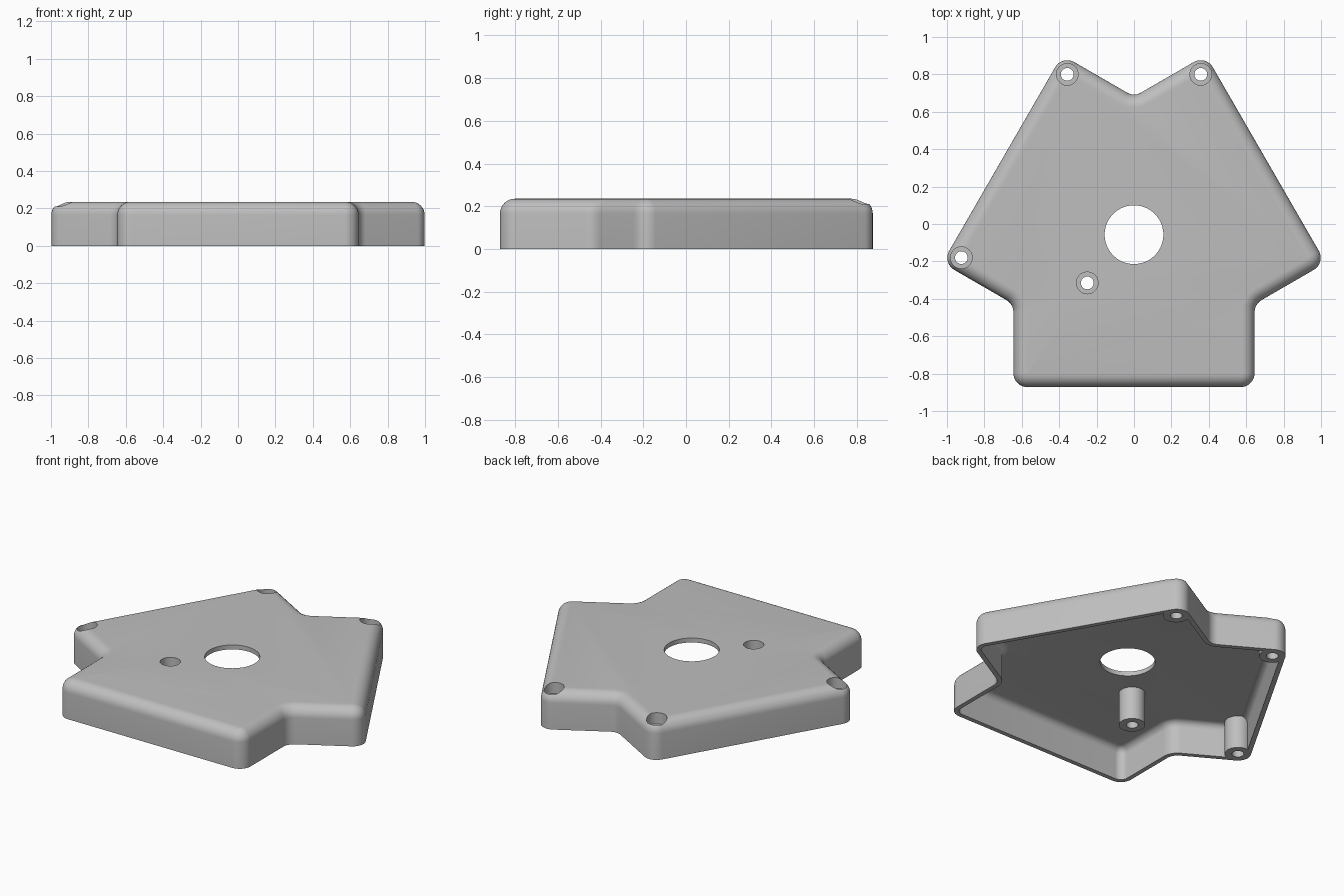
import bpy, bmesh, math
from mathutils import Vector

if "Cube" in bpy.data.objects:
    bpy.data.objects.remove(bpy.data.objects["Cube"])

HEIGHT, WALL, EDGE = 0.235, 0.028, 0.07
POST_R, HOLE_R, BORE_R, BORE_FLOOR = 0.075, 0.034, 0.058, 0.165
POSTS = [(-0.357, 0.80), (0.357, 0.80), (-0.923, -0.18), (-0.25, -0.315)]

# Right half of the outline, counter-clockwise: x, y, corner radius (negative = inside corner)
half = [(0.645, -0.872, 0.075), (0.645, -0.428, -0.075),
        (1.0255, -0.208, 0.075), (0.384, 0.903, 0.075)]
corners = half + [(0, 0.681, -0.07)] + [(-x, y, r) for x, y, r in reversed(half)]


def outline(inset, steps=10):
    """Rounded outline, moved inwards by inset."""
    pts, n = [], len(corners)
    for i, (x, y, r) in enumerate(corners):
        p = Vector((x, y))
        a = (p - Vector(corners[i - 1][:2])).normalized()
        b = (Vector(corners[(i + 1) % n][:2]) - p).normalized()
        na, nb = Vector((a.y, -a.x)), Vector((b.y, -b.x))
        centre = p - r * (na + nb) / (1 + na.dot(nb))
        start = math.atan2(na.y, na.x)
        turn = math.atan2(a.x * b.y - a.y * b.x, a.dot(b))
        for k in range(steps + 1):
            t = start + turn * k / steps
            pts.append(centre + (r - inset) * Vector((math.cos(t), math.sin(t))))
    return pts


def new_object(name, bm):
    bmesh.ops.recalc_face_normals(bm, faces=bm.faces[:])
    mesh = bpy.data.meshes.new(name)
    bm.to_mesh(mesh)
    bm.free()
    ob = bpy.data.objects.new(name, mesh)
    bpy.context.collection.objects.link(ob)
    return ob


def rounded_slab(name, inset, bottom, top, radius, steps=8):
    """Solid with the rounded outline and a rounded top edge."""
    bm = bmesh.new()
    levels = [(inset, bottom)]
    for k in range(steps + 1):
        t = math.pi / 2 * k / steps
        levels.append((inset + radius * (1 - math.cos(t)),
                       top - radius * (1 - math.sin(t))))
    rings = [[bm.verts.new((p.x, p.y, z)) for p in outline(d)] for d, z in levels]
    for low, high in zip(rings, rings[1:]):
        for i in range(len(low)):
            j = (i + 1) % len(low)
            bm.faces.new((low[i], low[j], high[j], high[i]))
    bm.faces.new(rings[0])
    bm.faces.new(rings[-1])
    return new_object(name, bm)


def cylinder(name, x, y, radius, bottom, top, sides=48):
    bm = bmesh.new()
    bmesh.ops.create_cone(bm, cap_ends=True, segments=sides, radius1=radius,
                          radius2=radius, depth=top - bottom)
    bmesh.ops.translate(bm, verts=bm.verts[:], vec=(x, y, (top + bottom) / 2))
    return new_object(name, bm)


def subtract(target, cutter):
    """Cut the cutter out of the target, then discard the cutter."""
    cutter.hide_render = True
    mod = target.modifiers.new("cut", 'BOOLEAN')
    mod.operation, mod.solver, mod.object = 'DIFFERENCE', 'EXACT', cutter
    graph = bpy.context.evaluated_depsgraph_get()
    mesh = bpy.data.meshes.new_from_object(target.evaluated_get(graph))
    target.modifiers.clear()
    target.data = mesh
    bpy.data.objects.remove(cutter)


# Hollow inside, leaving the screw posts standing
cover = rounded_slab("cover", 0, 0, HEIGHT, EDGE)
cavity = rounded_slab("cavity", WALL, -0.05, HEIGHT - WALL, EDGE - WALL)
for x, y in POSTS:
    subtract(cavity, cylinder("post", x, y, POST_R, -0.1, 0.4))
subtract(cover, cavity)

# Screw holes with wide recesses for the heads
for x, y in POSTS:
    subtract(cover, cylinder("screw_hole", x, y, HOLE_R, -0.1, 0.4))
    subtract(cover, cylinder("screw_recess", x, y, BORE_R, BORE_FLOOR, 0.4))

# Large central opening
subtract(cover, cylinder("opening", 0, -0.057, 0.157, -0.1, 0.4, 80))

# Grey material
grey = bpy.data.materials.new("grey")
grey.use_nodes = True
colour = (0.52, 0.52, 0.52, 1)
grey.diffuse_color = colour
grey.node_tree.nodes["Principled BSDF"].inputs["Base Color"].default_value = colour
cover.data.materials.clear()
cover.data.materials.append(grey)

# Smooth curves, crisp edges
bpy.ops.object.select_all(action='DESELECT')
cover.select_set(True)
bpy.context.view_layer.objects.active = cover
bpy.ops.object.shade_smooth_by_angle(angle=math.radians(30))
